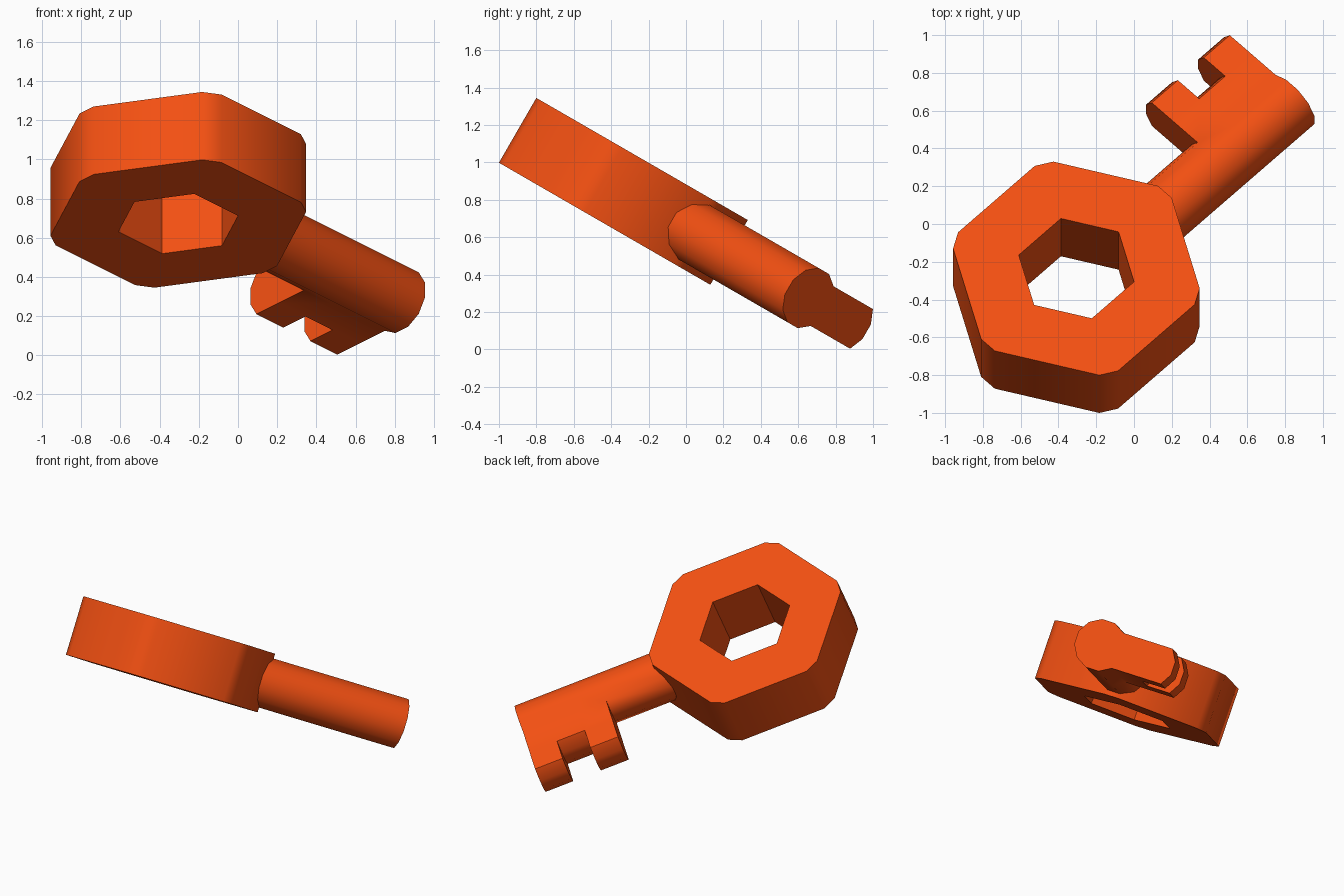
import bpy, bmesh
from math import radians, cos, sin
from mathutils import Matrix, Vector

if "Cube" in bpy.data.objects:
    bpy.data.objects.remove(bpy.data.objects["Cube"])

# Local frame: X runs along the shaft, Y towards the bit, Z through the thickness
POSE = (Matrix.Translation((-0.305, -0.335, 0.845))
        @ Matrix.Rotation(radians(-30), 4, 'X')
        @ Matrix.Rotation(radians(45), 4, 'Z'))

orange = bpy.data.materials.new("orange")
orange.diffuse_color = (0.9, 0.08, 0.006, 1)
orange.use_nodes = True
orange.node_tree.nodes["Principled BSDF"].inputs["Base Color"].default_value = orange.diffuse_color


def finish(name, bm):
    bmesh.ops.recalc_face_normals(bm, faces=bm.faces[:])
    mesh = bpy.data.meshes.new(name)
    bm.to_mesh(mesh)
    bm.free()
    mesh.materials.append(orange)
    obj = bpy.data.objects.new(name, mesh)
    bpy.context.collection.objects.link(obj)
    obj.matrix_world = POSE
    bpy.ops.object.select_all(action='DESELECT')
    obj.select_set(True)
    bpy.context.view_layer.objects.active = obj
    bpy.ops.object.shade_smooth_by_angle(angle=radians(35))


# Bow: hexagon with chamfered corners and a hexagonal hole
bm = bmesh.new()


def loop(angles, r, z):
    return [bm.verts.new((r * cos(radians(a)), r * sin(radians(a)), z)) for a in angles]


outer_angles = [60 * k + s for k in range(6) for s in (-4.4, 4.4)]
inner_angles = [60 * k for k in range(6)]
outer = [loop(outer_angles, 0.664, z) for z in (-0.2, 0.2)]
inner = [loop(inner_angles, 0.316, z) for z in (-0.2, 0.2)]
for lo, hi in (outer, inner):
    for i in range(len(lo)):
        bm.faces.new((lo[i - 1], lo[i], hi[i], hi[i - 1]))
for o, n in zip(outer, inner):
    for k in range(6):
        bm.faces.new((n[k], o[2 * k], o[2 * k + 1]))
        bm.faces.new((n[k], o[2 * k + 1], o[(2 * k + 2) % 12], n[(k + 1) % 6]))
finish("key_bow", bm)

# Shaft: 12-sided bar with loops where the teeth begin and end
bm = bmesh.new()
stations = [0.53, 1.03, 1.225, 1.42, 1.614]
R = 0.173
rings = [[bm.verts.new((p, R * cos(radians(15 + 30 * i)), R * sin(radians(15 + 30 * i))))
          for i in range(12)] for p in stations]
bit = []
for s in range(4):
    strip = []
    for i in range(12):
        f = bm.faces.new((rings[s][i - 1], rings[s][i], rings[s + 1][i], rings[s + 1][i - 1]))
        if s > 0 and i in (0, 1, 11):
            strip.append(f)
    bit.append(strip)
bm.faces.new(rings[0])
bm.faces.new(rings[-1])
bmesh.ops.recalc_face_normals(bm, faces=bm.faces[:])


def pull(faces, distance):
    res = bmesh.ops.extrude_face_region(bm, geom=faces)["geom"]
    old = [f for f in faces if f.is_valid]
    if old:
        bmesh.ops.delete(bm, geom=old, context='FACES_ONLY')
    verts = [g for g in res if isinstance(g, bmesh.types.BMVert)]
    bmesh.ops.translate(bm, verts=verts, vec=Vector((0, distance, 0)))
    return [g for g in res if isinstance(g, bmesh.types.BMFace)]


# Bit: pull the side out, then pull the two teeth further
base = pull(bit[1] + bit[2] + bit[3], 0.183)
for lo, hi in ((stations[1], stations[2]), (stations[3], stations[4])):
    pull([f for f in base if f.is_valid and lo < f.calc_center_median().x < hi], 0.16)
finish("key_shaft_and_bit", bm)
